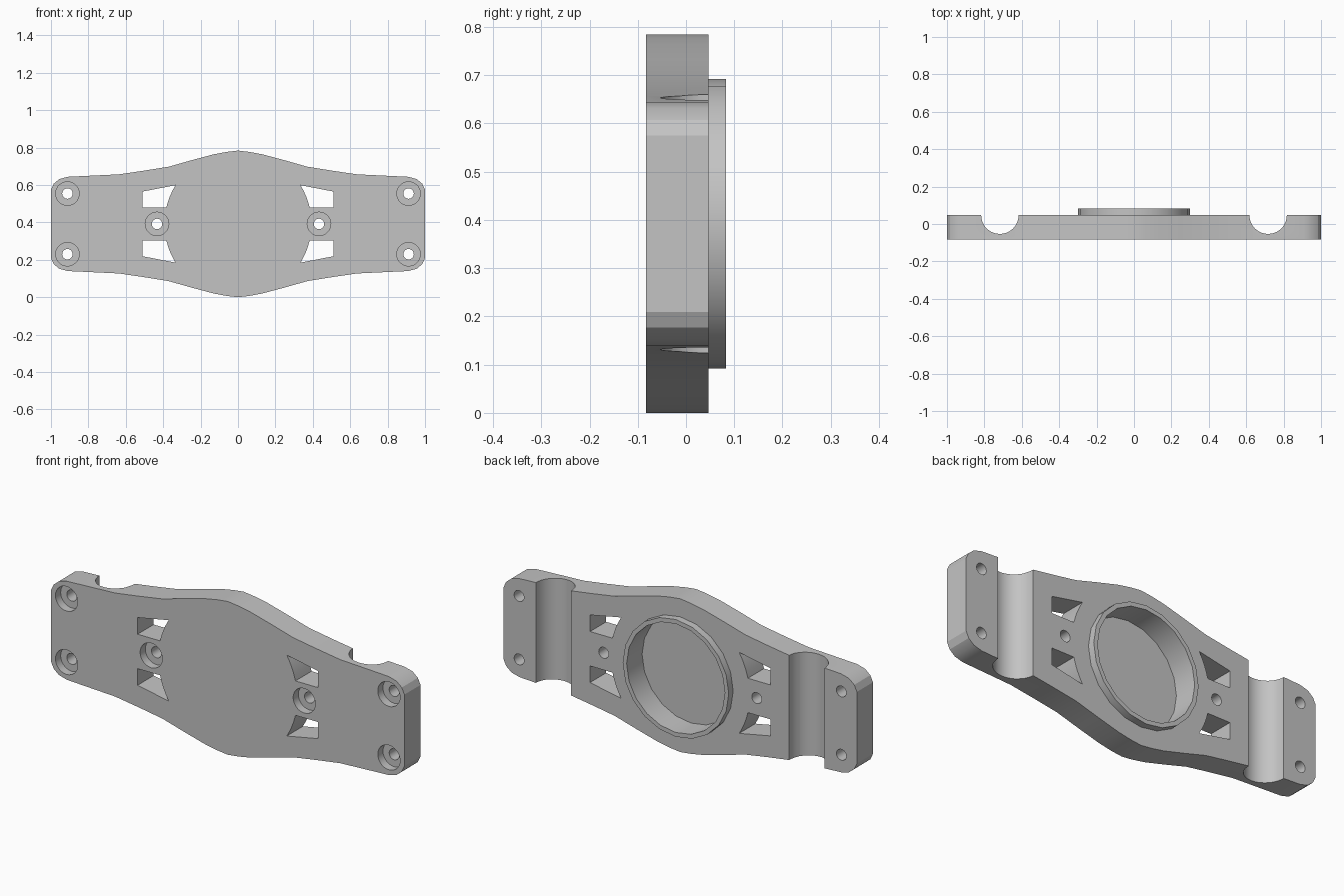
import bpy, bmesh, math

if "Cube" in bpy.data.objects:
    bpy.data.objects.remove(bpy.data.objects["Cube"])

MID = 0.392                      # height of the horizontal mirror line
FRONT, BACK, RIM = -0.083, 0.047, 0.083

grey = bpy.data.materials.new("plain grey")
grey.diffuse_color = (0.55, 0.55, 0.55, 1)
grey.use_nodes = True
grey.node_tree.nodes["Principled BSDF"].inputs["Base Color"].default_value = grey.diffuse_color


def prism(name, pts, lo, hi, axis="y"):
    """Extrude a 2D profile (x,z along y, or x,y along z)."""
    bm = bmesh.new()
    place = (lambda p, d: (p[0], d, p[1])) if axis == "y" else (lambda p, d: (p[0], p[1], d))
    a = [bm.verts.new(place(p, lo)) for p in pts]
    b = [bm.verts.new(place(p, hi)) for p in pts]
    bm.faces.new(a)
    bm.faces.new(b[::-1])
    n = len(pts)
    for i in range(n):
        j = (i + 1) % n
        bm.faces.new((a[i], b[i], b[j], a[j]))
    bmesh.ops.recalc_face_normals(bm, faces=bm.faces)
    me = bpy.data.meshes.new(name)
    bm.to_mesh(me)
    bm.free()
    me.materials.append(grey)
    ob = bpy.data.objects.new(name, me)
    bpy.context.collection.objects.link(ob)
    return ob


def circle(cx, cy, r, n):
    return [(cx + r * math.cos(2 * math.pi * i / n), cy + r * math.sin(2 * math.pi * i / n))
            for i in range(n)]


def combine(body, tool, op="DIFFERENCE"):
    """Apply a boolean and remove the tool object."""
    tool.hide_render = True
    mod = body.modifiers.new("bool", "BOOLEAN")
    mod.operation, mod.solver, mod.object = op, "EXACT", tool
    bpy.context.view_layer.objects.active = body
    bpy.ops.object.modifier_apply(modifier=mod.name)
    bpy.data.objects.remove(tool, do_unlink=True)


# plate outline: one quarter, mirrored to all four
quarter = [(0, 0.392), (0.06, 0.385), (0.13, 0.372), (0.25, 0.34), (0.37, 0.306),
           (0.50, 0.285), (0.636, 0.265), (0.91, 0.252), (0.955, 0.240),
           (0.985, 0.215), (1.0, 0.183)]
right = quarter + [(x, -z) for x, z in reversed(quarter)]
outline = right + [(-x, z) for x, z in reversed(right[1:-1])]
plate = prism("mounting_plate", [(x, MID + z) for x, z in outline], FRONT, BACK)

# raised round rim on the back, with a deep pocket
combine(plate, prism("rim", circle(0, MID, 0.30, 20), 0.0, RIM), "UNION")
combine(plate, prism("pocket", circle(0, MID, 0.278, 20), -0.042, 0.2))

for s in (-1, 1):
    # half-round channel across the back
    combine(plate, prism("channel", circle(s * 0.717, BACK, 0.1, 40), -0.2, 1.0, "z"))

    # counterbored screw holes
    for x, z in ((0.912, 0.162), (0.912, -0.162), (0.433, 0)):
        combine(plate, prism("screw_hole", circle(s * x, MID + z, 0.028, 20), -0.2, 0.2))
        combine(plate, prism("counterbore", circle(s * x, MID + z, 0.063, 28), -0.2, FRONT + 0.042))

    # windows with an inner edge curved around the pocket
    for t in (-1, 1):
        arc = [(math.sqrt(0.393 ** 2 - z * z), z)
               for z in (0.088, 0.118, 0.148, 0.178, 0.207)]
        window = arc + [(0.51, 0.173), (0.51, 0.088)]
        combine(plate, prism("window", [(s * x, MID + t * z) for x, z in window], -0.2, 0.2))

bpy.ops.object.select_all(action="DESELECT")
plate.select_set(True)
bpy.context.view_layer.objects.active = plate
bpy.ops.object.shade_smooth_by_angle(angle=math.radians(25))
